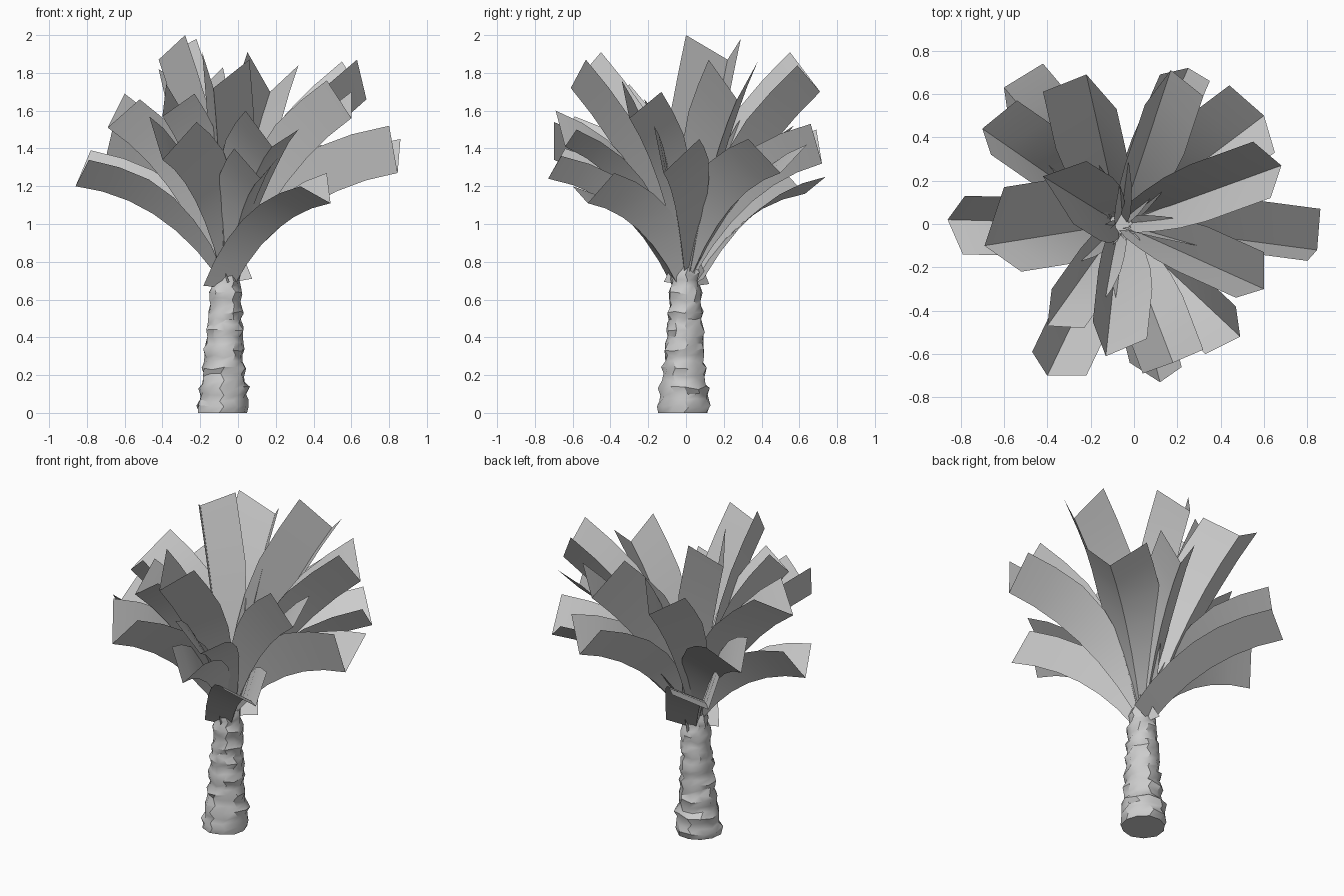
import bpy, bmesh, math, random
from mathutils import Vector, Matrix

random.seed(4)
cube = bpy.data.objects.get("Cube")
if cube:
    bpy.data.objects.remove(cube, do_unlink=True)

grey = bpy.data.materials.new("light_grey")
grey.use_nodes = True
grey.diffuse_color = (0.6, 0.6, 0.6, 1)
grey.node_tree.nodes["Principled BSDF"].inputs["Base Color"].default_value = (0.6, 0.6, 0.6, 1)


def finish(name, bm, angle):
    mesh = bpy.data.meshes.new(name)
    bm.to_mesh(mesh)
    bm.free()
    mesh.materials.append(grey)
    ob = bpy.data.objects.new(name, mesh)
    bpy.context.collection.objects.link(ob)
    bpy.ops.object.select_all(action='DESELECT')
    ob.select_set(True)
    bpy.context.view_layer.objects.active = ob
    bpy.ops.object.shade_smooth_by_angle(angle=math.radians(angle))


def frame(tangent, out):
    """Columns: along the frond, sideways, and up out of the fold."""
    t = tangent.normalized()
    side = Vector((-out.y, out.x, 0)).normalized()
    return Matrix((t, side, t.cross(side))).transposed()


def frond(name, tip, edge_a, edge_b, base_width=0.26, base_z=0.73, steps=6):
    """Folded strip curving from the crown to a tip given by fold and edge points."""
    tip, edges = Vector(tip), (Vector(edge_a), Vector(edge_b))
    crown = Vector((-0.065, 0, base_z))
    out = Vector((tip.x - crown.x, tip.y, 0))
    start = crown + out.normalized() * 0.05
    span = tip - start
    droop = min(1, max(0, (1.9 - tip.z) / 0.7))
    bend = start + Vector((span.x * 0.4, span.y * 0.4, span.z * (0.5 + 0.38 * droop)))
    tip_frame = frame(tip - bend, out)
    local = [tip_frame.inverted() @ (e - tip) for e in edges]
    bm = bmesh.new()
    rows = []
    for i in range(steps + 1):
        t = i / steps
        p = start * (1 - t) ** 2 + bend * 2 * t * (1 - t) + tip * t * t
        f = frame((bend - start) * (1 - t) + (tip - bend) * t, out)
        w = base_width + (1 - base_width) * min(1, t / 0.6) ** 0.8
        rows.append([bm.verts.new(p + f @ (local[0] * w)), bm.verts.new(p),
                     bm.verts.new(p + f @ (local[1] * w))])
    for r, s in zip(rows, rows[1:]):
        for k in (0, 1):
            bm.faces.new((r[k], s[k], s[k + 1], r[k + 1]))
        bm.edges.get((r[1], s[1])).smooth = False
    bmesh.ops.recalc_face_normals(bm, faces=bm.faces)
    finish(name, bm, 40)


# Trunk: uneven bark rings following a tapering outline
outline = [(0, .135), (.12, .13), (.2, .112), (.35, .103), (.58, .086), (.66, .083), (.8, .058)]


def trunk_radius(z):
    for (z0, r0), (z1, r1) in zip(outline, outline[1:]):
        if z <= z1:
            return r0 + (r1 - r0) * (z - z0) / (z1 - z0)
    return outline[-1][1]


bm = bmesh.new()
sides, rings, height, previous = 11, 24, 0.8, None
for i in range(rings + 1):
    z = height * i / rings
    radius = trunk_radius(z) + (0.006 if i % 3 == 1 else -0.003)
    ring = []
    for k in range(sides):
        a = 2 * math.pi * (k + 0.3 * (i % 2)) / sides
        r = radius + random.uniform(-0.008, 0.008)
        dz = random.uniform(-0.01, 0.01) if 0 < i < rings else 0
        ring.append(bm.verts.new((-0.08 + 0.02 * z + r * math.cos(a),
                                  -0.012 * (1 - z) + r * math.sin(a), z + dz)))
    if previous:
        for k in range(sides):
            n = (k + 1) % sides
            bm.faces.new((previous[k], previous[n], ring[n], ring[k]))
    else:
        bm.faces.new(ring[::-1])
    previous = ring
bm.faces.new(previous)
finish("trunk", bm, 35)

# Fronds: fold tip, then the two outer corners
frond("left_low_frond", (-.86, .02, 1.2), (-.79, -.14, 1.34), (-.78, .13, 1.39))
frond("left_mid_frond", (-.69, -.1, 1.51), (-.52, -.22, 1.66), (-.6, .17, 1.69))
frond("right_low_frond", (.845, -.12, 1.27), (.86, .07, 1.45), (.8, -.17, 1.52))
frond("right_high_frond", (.68, .27, 1.66), (.55, .38, 1.86), (.63, .12, 1.87))
frond("right_front_frond", (.6, -.3, 1.56), (.6, -.13, 1.7), (.47, -.34, 1.76))
frond("back_left_mid_frond", (-.7, .44, 1.35), (-.66, .32, 1.52), (-.54, .57, 1.52))
frond("back_left_low_frond", (-.6, .63, 1.16), (-.58, .49, 1.31), (-.42, .74, 1.25), 0.8, 0.68)
frond("back_high_frond", (-.22, .69, 1.69), (-.42, .61, 1.82), (-.08, .53, 1.83))
frond("back_mid_frond", (.17, .71, 1.7), (.05, .55, 1.91), (.32, .59, 1.84))
frond("back_low_frond", (.25, .72, 1.32), (.12, .69, 1.5), (.35, .66, 1.53))
frond("back_right_frond", (.6, .5, 1.27), (.44, .64, 1.42), (.65, .33, 1.45))
frond("front_right_low_frond", (.49, -.52, 1.11), (.47, -.38, 1.27), (.33, -.6, 1.2), 0.8, 0.66)
frond("front_low_frond", (.12, -.73, 1.24), (-.02, -.64, 1.4), (.22, -.66, 1.36))
frond("front_mid_frond", (.18, -.64, 1.41), (.04, -.69, 1.6), (.32, -.58, 1.5))
frond("front_high_frond", (-.13, -.61, 1.72), (-.19, -.45, 1.91), (.06, -.53, 1.87))
frond("front_left_low_frond", (-.4, -.7, 1.34), (-.47, -.59, 1.57), (-.22, -.7, 1.54))
frond("front_left_high_frond", (-.4, -.47, 1.57), (-.38, -.3, 1.74), (-.23, -.48, 1.69))
frond("top_frond", (-.42, .22, 1.87), (-.28, 0, 2), (-.22, .29, 1.98))

# Small broken stubs around the crown
for i in range(7):
    a = 2 * math.pi * i / 7 + random.uniform(-0.2, 0.2)
    o, s = Vector((math.cos(a), math.sin(a), 0)), Vector((-math.sin(a), math.cos(a), 0))
    tip = Vector((-0.065, 0, random.uniform(0.78, 0.92))) + o * random.uniform(0.08, 0.11)
    up = Vector((0, 0, 0.03)) - o * 0.02
    frond("crown_stub_%d" % (i + 1), tip, tip + s * 0.03 + up, tip - s * 0.03 + up, 0.9, 0.7, 2)
